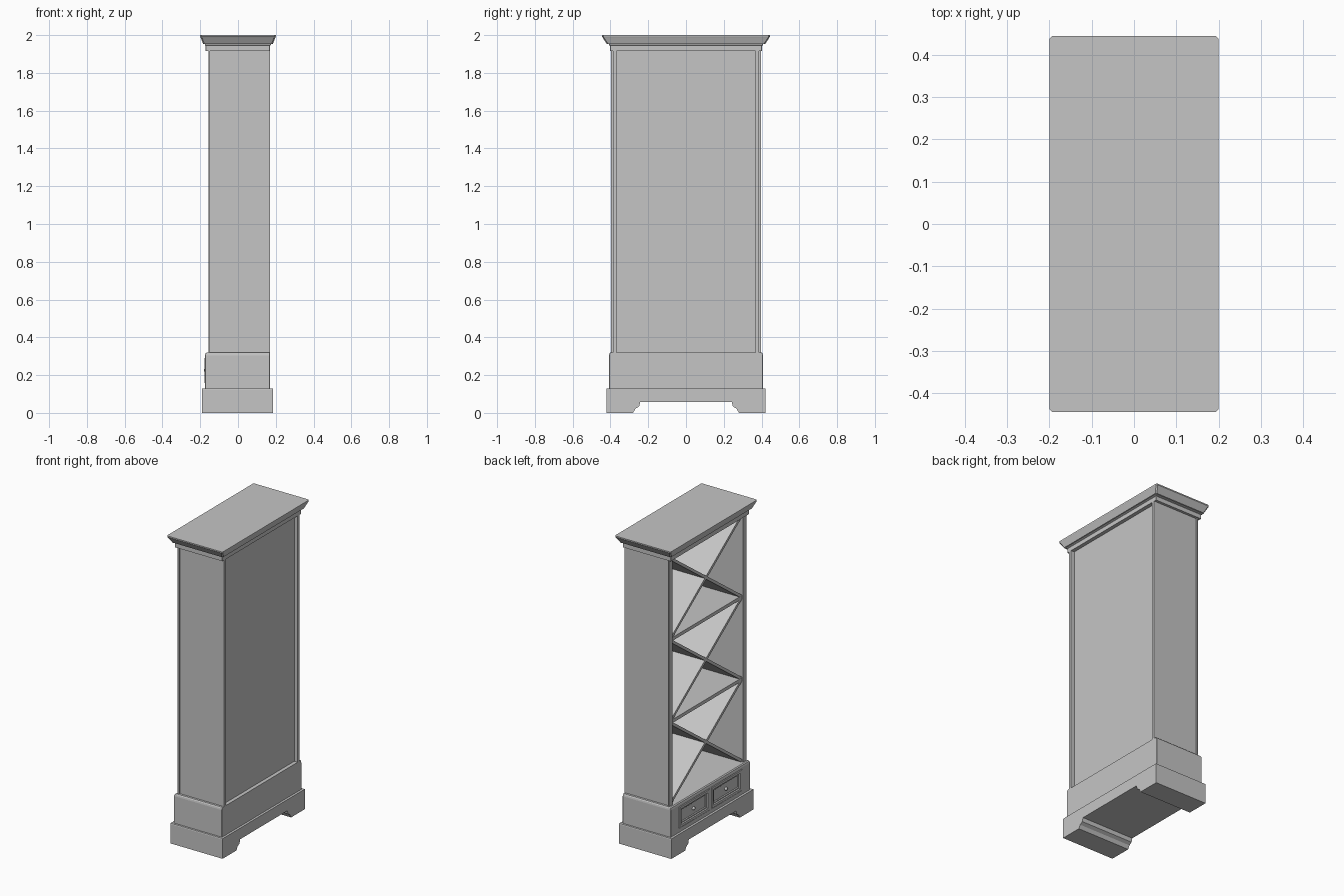
import bpy, bmesh

cube = bpy.data.objects.get("Cube")
if cube:
    bpy.data.objects.remove(cube, do_unlink=True)

grey = bpy.data.materials.new("painted grey")
grey.use_nodes = True
grey.diffuse_color = (0.56, 0.56, 0.56, 1)
bsdf = next(n for n in grey.node_tree.nodes if n.type == 'BSDF_PRINCIPLED')
bsdf.inputs["Base Color"].default_value = grey.diffuse_color
bsdf.inputs["Roughness"].default_value = 0.6


def finish(name, bm):
    bmesh.ops.recalc_face_normals(bm, faces=bm.faces)
    mesh = bpy.data.meshes.new(name)
    bm.to_mesh(mesh)
    bm.free()
    mesh.materials.append(grey)
    obj = bpy.data.objects.new(name, mesh)
    bpy.context.collection.objects.link(obj)
    return obj


def loft(name, rings):
    """Skin a stack of equal-length point rings and cap both ends."""
    bm = bmesh.new()
    rows = [[bm.verts.new(p) for p in ring] for ring in rings]
    n = len(rows[0])
    for a, b in zip(rows, rows[1:]):
        for i in range(n):
            j = (i + 1) % n
            bm.faces.new((a[i], a[j], b[j], b[i]))
    bm.faces.new(rows[0])
    bm.faces.new(rows[-1])
    return finish(name, bm)


def box(name, x0, x1, y0, y1, z0, z1):
    return loft(name, [[(x0, y0, z), (x1, y0, z), (x1, y1, z), (x0, y1, z)] for z in (z0, z1)])


def prism(name, outline, x0, x1):
    """Push a (y, z) outline along x."""
    return loft(name, [[(x, y, z) for y, z in outline] for x in (x0, x1)])


def moulding(name, levels, cut=0.006):
    """Stack rectangles (x0, x1, half_y, z) with slightly clipped corners."""
    rings = []
    for x0, x1, h, z in levels:
        rings.append([(x0 + cut, -h, z), (x1 - cut, -h, z), (x1, cut - h, z), (x1, h - cut, z),
                      (x1 - cut, h, z), (x0 + cut, h, z), (x0, h - cut, z), (x0, cut - h, z)])
    return loft(name, rings)


# Plinth with a shaped arch running through its depth
half = [(0.42, 0.13), (0.422, 0.125), (0.422, 0), (0.28, 0), (0.268, 0.022),
        (0.248, 0.034), (0.242, 0.058)]
prism("plinth", half + [(-y, z) for y, z in reversed(half)], -0.19, 0.185)

# Drawer case with a softened top edge and two openings
case = moulding("drawer_case", [(-0.175, 0.17, 0.407, 0.13), (-0.175, 0.17, 0.407, 0.305),
                                (-0.172, 0.17, 0.405, 0.315), (-0.165, 0.17, 0.4, 0.32)], 0.002)
for side, label in ((1, "back"), (-1, "front")):
    ya, yb = sorted((side * 0.01, side * 0.322))
    cutter = box(label + "_drawer_cutter", -0.25, -0.15, ya, yb, 0.155, 0.295)
    cutter.hide_render = True
    cutter.hide_viewport = True
    cutter.display_type = 'WIRE'
    mod = case.modifiers.new(label + "_opening", 'BOOLEAN')
    mod.object = cutter
    mod.solver = 'EXACT'

    # Framed drawer front with a sunk panel
    drawer = box(label + "_drawer", -0.178, -0.149, ya + 0.004, yb - 0.004, 0.159, 0.291)
    bm = bmesh.new()
    bm.from_mesh(drawer.data)
    face = min(bm.faces, key=lambda f: f.calc_center_median().x)
    for width, depth in ((0.022, 0), (0.006, -0.006), (0.008, 0), (0.006, -0.005)):
        bmesh.ops.inset_region(bm, faces=[face], thickness=width, depth=depth)
    bm.to_mesh(drawer.data)
    bm.free()

    # Small round knob
    bpy.ops.mesh.primitive_uv_sphere_add(segments=16, ring_count=10, radius=0.011,
                                         location=(-0.17, (ya + yb) / 2, 0.225))
    knob = bpy.context.object
    knob.name = label + "_knob"
    knob.data.materials.append(grey)
    bpy.ops.object.shade_smooth()

# Side panels and the face stiles on the open side
for side, label in ((1, "back"), (-1, "front")):
    ya, yb = sorted((side * 0.368, side * 0.386))
    box(label + "_side_panel", -0.147, 0.17, ya, yb, 0.315, 1.93)
    ya, yb = sorted((side * 0.362, side * 0.396))
    box(label + "_stile", -0.156, -0.147, ya, yb, 0.315, 1.93)

# Recessed rear panel
box("rear_panel", 0.13, 0.146, -0.37, 0.37, 0.315, 1.93)

# Three tiers of crossed boards separated by shelves
bottom, top, t, w = 0.32, 1.917, 0.011, 0.37
step = (top - bottom) / 3
for tier in range(3):
    z0 = bottom + tier * step
    z1 = z0 + step
    for s in (1, -1):
        prism(f"cross_board_{tier}_{'up' if s > 0 else 'down'}",
              [(-w * s, z0 - t), (w * s, z1 - t), (w * s, z1 + t), (-w * s, z0 + t)],
              -0.145, 0.14)
    if tier:
        box(f"shelf_{tier}", -0.146, 0.14, -w, w, z0 - t, z0 + t)

# Frieze band, thin neck and flared cornice
moulding("frieze", [(-0.172, 0.17, 0.403, 1.917), (-0.172, 0.17, 0.403, 1.944),
                    (-0.176, 0.174, 0.408, 1.947), (-0.176, 0.174, 0.408, 1.956)], 0.002)
moulding("cornice", [(-0.184, 0.184, 0.419, 1.952), (-0.187, 0.187, 0.424, 1.96),
                     (-0.198, 0.198, 0.442, 1.988), (-0.2, 0.2, 0.445, 1.992),
                     (-0.2, 0.2, 0.445, 2.0)], 0.007)
